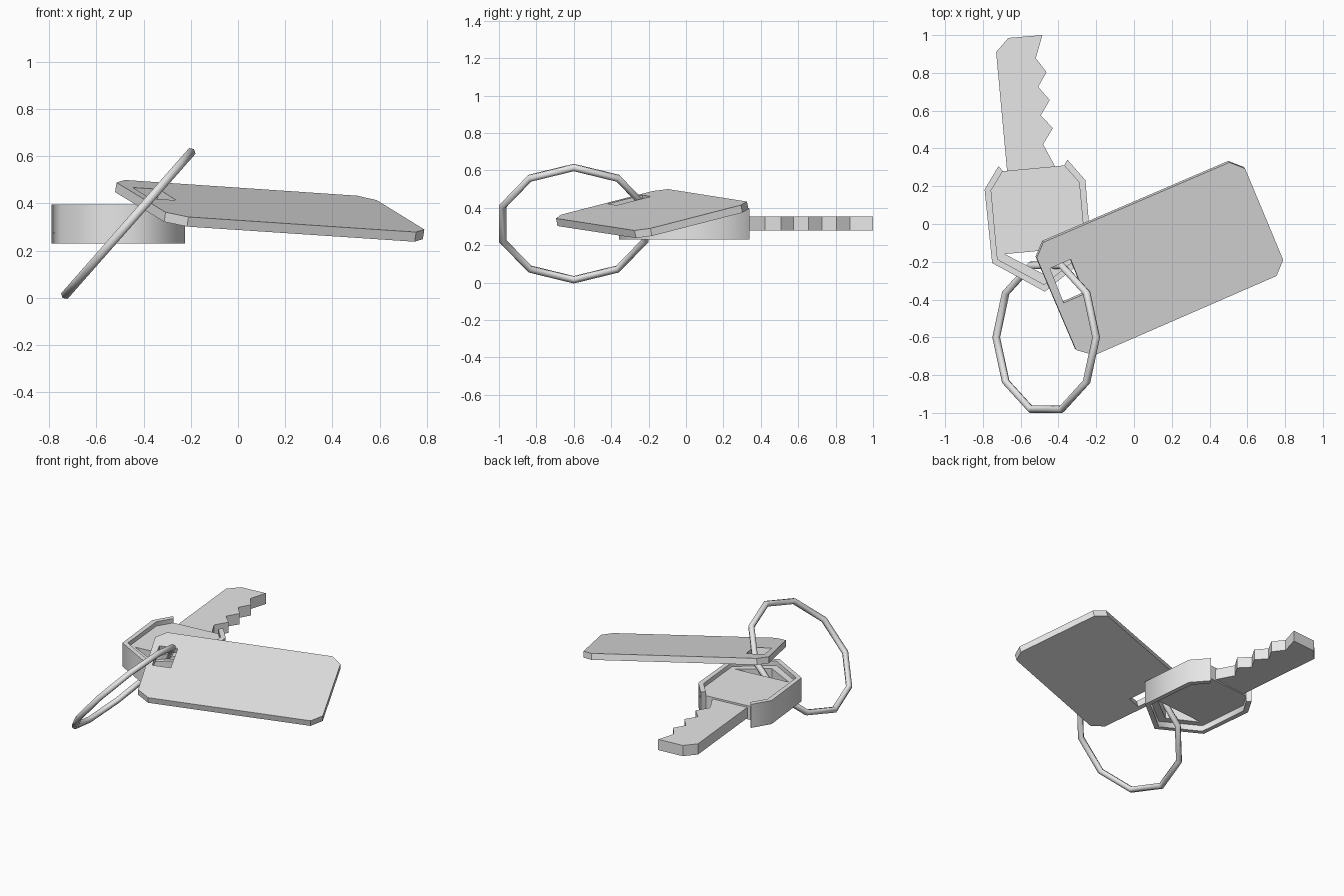
import bpy, bmesh, math
from mathutils import Matrix, Vector

cube = bpy.data.objects.get("Cube")
if cube:
    bpy.data.objects.remove(cube, do_unlink=True)

metal = bpy.data.materials.new("light_grey")
metal.use_nodes = True
GREY = (0.8, 0.8, 0.8, 1)
metal.diffuse_color = GREY
metal.node_tree.nodes["Principled BSDF"].inputs["Base Color"].default_value = GREY


def prism(name, outlines, z0, z1):
    """Extruded flat shape; every outline after the first is a hole."""
    curve = bpy.data.curves.new(name, "CURVE")
    curve.dimensions = "2D"
    curve.fill_mode = "BOTH"
    curve.extrude = (z1 - z0) / 2
    for pts in outlines:
        spline = curve.splines.new("POLY")
        spline.points.add(len(pts) - 1)
        for p, (x, y) in zip(spline.points, pts):
            p.co = (x, y, 0, 1)
        spline.use_cyclic_u = True
    helper = bpy.data.objects.new(name + "_curve", curve)
    bpy.context.collection.objects.link(helper)
    deps = bpy.context.evaluated_depsgraph_get()
    mesh = bpy.data.meshes.new_from_object(helper.evaluated_get(deps))
    bpy.data.objects.remove(helper, do_unlink=True)
    bm = bmesh.new()
    bm.from_mesh(mesh)
    bmesh.ops.remove_doubles(bm, verts=bm.verts, dist=0.0005)
    bmesh.ops.recalc_face_normals(bm, faces=bm.faces)
    bmesh.ops.translate(bm, verts=bm.verts, vec=(0, 0, (z0 + z1) / 2))
    for f in bm.faces:
        f.smooth = False
    bm.to_mesh(mesh)
    bm.free()
    mesh.materials.clear()
    mesh.materials.append(metal)
    obj = bpy.data.objects.new(name, mesh)
    bpy.context.collection.objects.link(obj)
    return obj


def smooth(obj, degrees):
    bpy.ops.object.select_all(action="DESELECT")
    obj.select_set(True)
    bpy.context.view_layer.objects.active = obj
    bpy.ops.object.shade_smooth_by_angle(angle=math.radians(degrees))


def mirrored(half):
    """Complete a left half whose last point lies on the axis."""
    return half + [(-x, y) for x, y in reversed(half[:-1])]


# Key head: open rim around a recessed plate with a triangular hole
key_frame = Matrix.Translation((-0.505, 0, 0)) @ Matrix.Rotation(math.radians(5.3), 4, "Z")
outer = mirrored([(-0.183, 0.325), (-0.268, 0.208), (-0.264, -0.183), (0, -0.36)])
inner = mirrored([(-0.163, 0.296), (-0.234, 0.2), (-0.234, -0.166), (0, -0.322)])
rim = prism("key_head_rim", [outer + inner[::-1]], 0.23, 0.395)
rim.matrix_world = key_frame
smooth(rim, 70)
hole = [(-0.194, -0.142), (0.194, -0.142), (0, -0.265)]
plate = prism("key_head_plate", [inner, hole], 0.27, 0.365)
plate.matrix_world = key_frame

# Key blade with notched edge
blade = [(-0.67, 0.26), (-0.73, 0.91), (-0.665, 0.985), (-0.485, 1.0)]
for i in range(4):
    blade.append((-0.52 + 0.013 * i, 0.878 - 0.152 * i))
    if i < 3:
        blade.append((-0.463 + 0.017 * i, 0.804 - 0.148 * i))
blade += [(-0.41, 0.29), (-0.41, 0.26)]
prism("key_blade", [blade], 0.278, 0.353)

# Tag: clipped rectangle with a slot, laid on a tilted plane
tag_outline = [(-0.515, -0.18), (-0.48, -0.097), (0.505, 0.326), (0.588, 0.294),
               (0.79, -0.19), (0.755, -0.275), (-0.21, -0.695), (-0.307, -0.667)]
slot = [(-0.445, -0.235), (-0.335, -0.187), (-0.262, -0.37), (-0.372, -0.418)]
tag = prism("tag", [tag_outline, slot], -0.042, 0)
normal = Vector((0.151, -0.194, 1)).normalized()
for v in tag.data.vertices:
    x, y, depth = v.co
    v.co = Vector((x, y, 0.446 - 0.151 * x + 0.194 * y)) + normal * depth
tag.data.update()

# Split ring threaded through tag and key
bpy.ops.mesh.primitive_torus_add(major_segments=10, minor_segments=6, major_radius=0.4,
                                 minor_radius=0.021, location=(-0.465, -0.6, 0.315),
                                 rotation=(0, math.radians(-48.6), 0))
ring = bpy.context.object
ring.name = "key_ring"
ring.data.materials.append(metal)
smooth(ring, 75)
